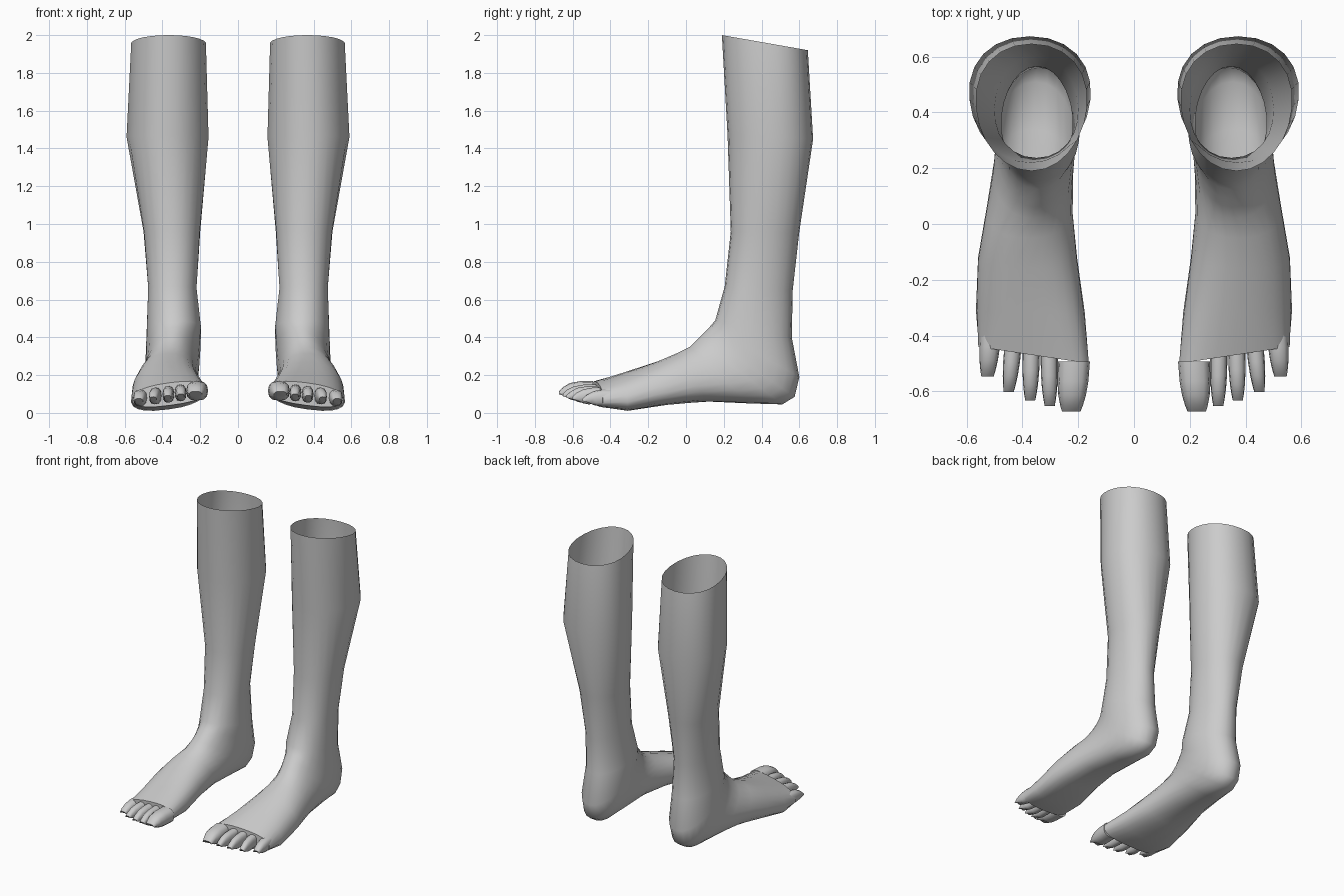
import bpy, bmesh, math

if "Cube" in bpy.data.objects:
    bpy.data.objects.remove(bpy.data.objects["Cube"])

SIDES = 24

skin = bpy.data.materials.new("plain grey")
skin.diffuse_color = (0.6, 0.6, 0.6, 1)
skin.use_nodes = True
skin.node_tree.nodes["Principled BSDF"].inputs["Base Color"].default_value = skin.diffuse_color


def spow(v, e):
    return math.copysign(abs(v) ** e, v)


def ramp(v, a, b):
    """0 at a, 1 at b, clamped."""
    return min(1, max(0, (v - a) / (b - a)))


def loft(name, rings, cap_start):
    """Bridge a list of closed point rings, then mirror to the other leg."""
    bm = bmesh.new()
    loops = [[bm.verts.new(p) for p in r] for r in rings]
    for a, b in zip(loops, loops[1:]):
        n = len(a)
        for i in range(n):
            j = (i + 1) % n
            bm.faces.new((a[i], a[j], b[j], b[i]))
    if cap_start:
        bm.faces.new(loops[0])
    bm.faces.new(loops[-1])
    bmesh.ops.recalc_face_normals(bm, faces=bm.faces)
    me = bpy.data.meshes.new(name)
    bm.to_mesh(me)
    bm.free()
    me.materials.append(skin)
    ob = bpy.data.objects.new(name, me)
    bpy.context.collection.objects.link(ob)
    ob.modifiers.new("mirror", 'MIRROR')
    bpy.context.view_layer.objects.active = ob
    ob.select_set(True)
    bpy.ops.object.shade_smooth_by_angle(angle=math.radians(50))
    ob.select_set(False)


def leg_ring(fy, fz, by, bz, x0, x1):
    """Section from front/top point to back/bottom point, between x0 and x1."""
    foot = ramp(fy, 0.05, -0.25)
    # calf is broad at the back, ankle narrow at the back, foot narrow on top
    taper = (0.13 - 0.23 * ramp(bz, 0.7, 1.4) - 0.14 * ramp(bz, 0.5, 0.2)
             - 0.14 * foot + 0.1 * ramp(fy, -0.3, -0.47))
    power = 2 / (2.1 + 0.4 * foot)
    slope, skew = -0.13 * foot, 0.15 * ramp(fy, -0.3, -0.47)
    cx, hw = (x0 + x1) / 2, (x1 - x0) / 2
    pts = []
    for i in range(SIDES):
        t = 2 * math.pi * i / SIDES
        c, s = spow(math.cos(t), power), spow(math.sin(t), power)
        dx = hw * s * (1 + taper * c)
        pts.append((cx + dx,
                    (fy + by) / 2 + (fy - by) / 2 * c + skew * dx,
                    (fz + bz) / 2 + (fz - bz) / 2 * c + slope * dx))
    return pts


# Calf, ankle, heel and foot: front y, z, back y, z, inner x, outer x
LEG = [
    (0.19, 2.00, 0.645, 1.92, 0.17, 0.565),
    (0.22, 1.47, 0.673, 1.45, 0.156, 0.59),
    (0.237, 0.96, 0.60, 0.96, 0.20, 0.50),
    (0.205, 0.67, 0.565, 0.65, 0.22, 0.475),
    (0.155, 0.49, 0.56, 0.40, 0.195, 0.483),
    (0.125, 0.455, 0.60, 0.19, 0.20, 0.488),
    (0.09, 0.42, 0.575, 0.085, 0.205, 0.49),
    (0.06, 0.39, 0.51, 0.045, 0.21, 0.495),
    (0.02, 0.35, 0.34, 0.05, 0.218, 0.505),
    (-0.05, 0.315, 0.12, 0.06, 0.22, 0.53),
    (-0.16, 0.268, -0.10, 0.045, 0.205, 0.558),
    (-0.32, 0.212, -0.31, 0.018, 0.18, 0.563),
    (-0.47, 0.16, -0.47, 0.04, 0.162, 0.558),
]
loft("leg_and_foot", [leg_ring(*r) for r in LEG], False)


# Toes: base x, tip x, tip y, base half width
TOES = {
    "big_toe": (0.215, 0.225, -0.672, 0.057),
    "second_toe": (0.304, 0.302, -0.652, 0.031),
    "third_toe": (0.368, 0.372, -0.632, 0.031),
    "fourth_toe": (0.432, 0.449, -0.602, 0.031),
    "little_toe": (0.512, 0.525, -0.547, 0.038),
}
for name, (xb, xt, yt, wb) in TOES.items():
    yb = yt + 0.18
    z = 0.117 - 0.12 * (xb - 0.215)
    high = 1.0 if name == "big_toe" else 0.85
    rings = []
    for a in (0, 0.4, 0.68, 0.88, 1):
        cx, cy = xb + (xt - xb) * a, yb + (yt - yb) * a
        hw = wb * (1 - 0.42 * a ** 3)
        hh = high * (0.052 - 0.037 * a ** 5)
        ring = []
        for i in range(12):
            t = 2 * math.pi * i / 12
            s, c = spow(math.sin(t), 0.8), spow(math.cos(t), 0.8)
            # underside of the tip is tucked back
            ring.append((cx + hw * s, cy + max(0, -c) * 0.04 * a,
                         z - 0.018 * a ** 3 + hh * c))
        rings.append(ring)
    loft(name, rings, True)
